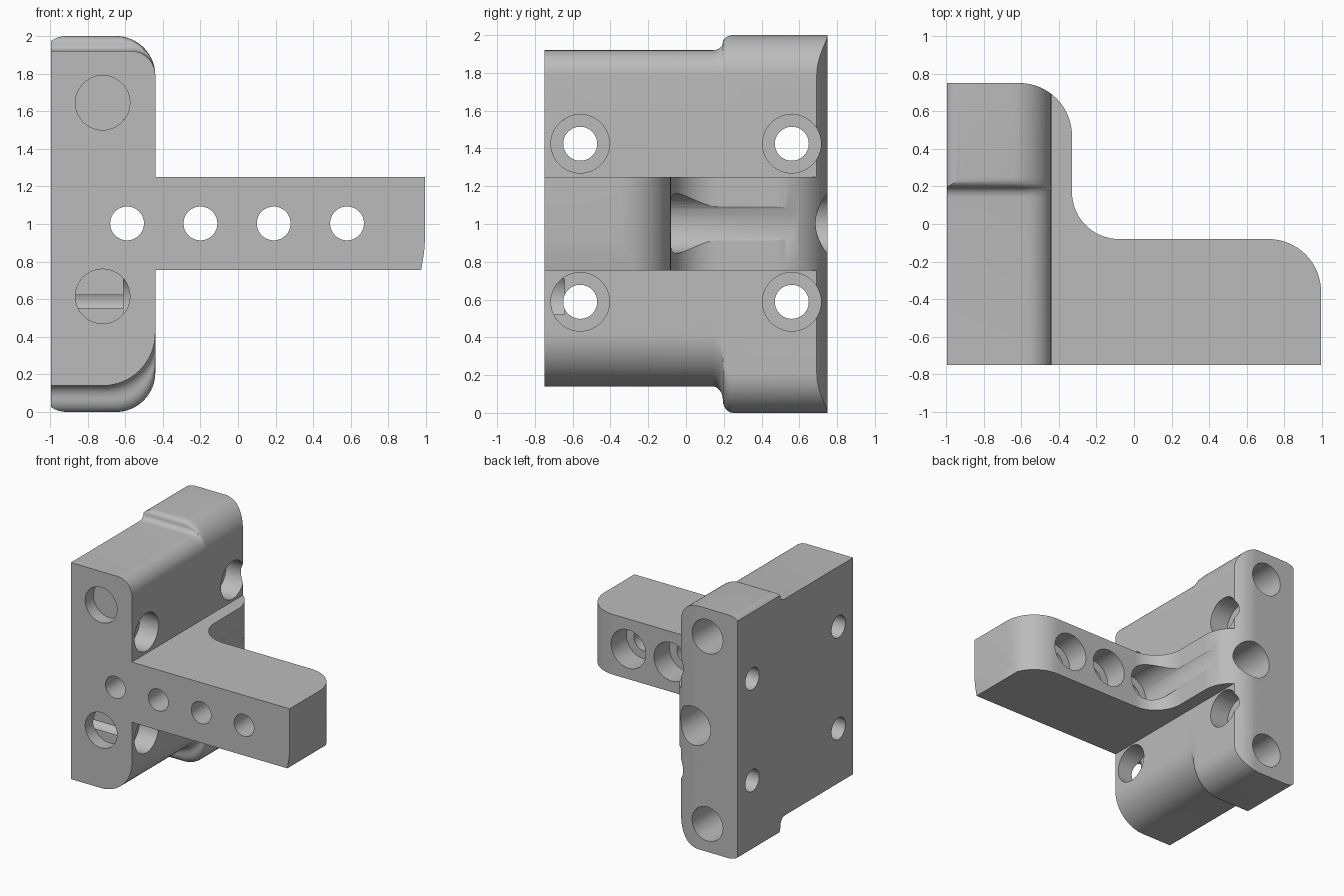
import bpy, bmesh, math
from mathutils import Vector

cube = bpy.data.objects.get("Cube")
if cube:
    bpy.data.objects.remove(cube, do_unlink=True)

grey = bpy.data.materials.new("plain grey")
grey.use_nodes = True
COLOUR = (0.5, 0.5, 0.5, 1)
grey.diffuse_color = COLOUR
grey.node_tree.nodes["Principled BSDF"].inputs["Base Color"].default_value = COLOUR


def arc(cx, cy, rx, ry, a0, a1, n=16):
    angles = [math.radians(a0 + (a1 - a0) * i / n) for i in range(n + 1)]
    return [(cx + rx * math.cos(a), cy + ry * math.sin(a)) for a in angles]


def place(p, depth, axis):
    # put a 2D point on a plane across the given axis
    return {"x": (depth, *p), "y": (p[0], depth, p[1]), "z": (*p, depth)}[axis]


def loft(name, sections, axis):
    # skin matching outlines given as (depth, points)
    bm = bmesh.new()
    rings = [[bm.verts.new(place(p, d, axis)) for p in pts] for d, pts in sections]
    for a, b in zip(rings, rings[1:]):
        for i in range(len(a)):
            j = (i + 1) % len(a)
            bm.faces.new((a[i], a[j], b[j], b[i]))
    bm.faces.new(rings[0])
    bm.faces.new(rings[-1])
    bmesh.ops.recalc_face_normals(bm, faces=bm.faces)
    mesh = bpy.data.meshes.new(name)
    bm.to_mesh(mesh)
    bm.free()
    mesh.materials.append(grey)
    ob = bpy.data.objects.new(name, mesh)
    bpy.context.collection.objects.link(ob)
    return ob


def prism(name, pts, axis, lo, hi):
    return loft(name, [(lo, pts), (hi, pts)], axis)


def rod(name, centre, r, axis, lo, hi):
    return prism(name, arc(*centre, r, r, 0, 360, 48)[:-1], axis, lo, hi)


def combine(target, tool, operation="DIFFERENCE"):
    mod = target.modifiers.new("combine", "BOOLEAN")
    mod.object, mod.operation, mod.solver = tool, operation, "EXACT"
    bpy.context.view_layer.objects.active = target
    bpy.ops.object.modifier_apply(modifier=mod.name)
    bpy.data.objects.remove(tool, do_unlink=True)


LEFT, SIDE, TIP, FRONT, BACK = -0.995, -0.44, 0.995, -0.75, 0.75


# Mounting plate: the outline grows from a slim front to a taller back
def plate_outline(t):
    mix = lambda a, b: a + (b - a) * t
    top, bottom = mix(1.92, 2.0), mix(0.14, 0.0)
    rt, rb = mix(0.13, 0.21), mix(0.28, 0.21)
    return ([(LEFT, bottom)]
            + arc(SIDE - rb, bottom + rb, rb, rb, -90, 0)
            + arc(SIDE - rt, top - rt, rt, rt, 0, 90)
            + [(LEFT, top)])


step = [(FRONT, 0)]
step += [(y, t / 2) for y, t in arc(0.14, 1, 0.055, 1, -90, 0, 6)]
step += [(y, t / 2) for y, t in arc(0.25, 1, 0.055, 1, 180, 90, 6)][1:]
step += [(BACK, 1)]
body = loft("slotted_bracket", [(y, plate_outline(t)) for y, t in step], "y")

# Side arm with a concave root and a rounded far corner
arm_outline = ([(-0.9, FRONT), (TIP, FRONT)]
               + arc(TIP - 0.28, -0.36, 0.28, 0.28, 0, 90)
               + arc(-0.08, 0.17, 0.25, 0.25, 270, 180)
               + [(-0.33, BACK), (-0.9, BACK)])
combine(body, prism("arm", arm_outline, "z", 0.755, 1.25), "UNION")

# Rounded back corner shared by plate and arm
corner = arc(-0.61, 0.47, 0.28, 0.28, 0, 90) + [(-0.61, 0.9), (-0.2, 0.9), (-0.2, 0.47)]
combine(body, prism("corner_cutter", corner, "z", -0.1, 2.1))

# Softened outer edges of the tall back section
for side in (1, -1):
    soft = arc(LEFT + 0.09, 0.95, 0.1, 0.05, 90, 165, 8) + [(-1.1, 0.95), (-1.1, 1.1), (LEFT + 0.09, 1.1)]
    pts = [(x, 1 + side * z) for x, z in soft]
    combine(body, prism("edge_cutter", pts, "y", 0.19, 0.9))

# Slight taper under the arm tip
tip = [(TIP, 0.92), (0.99, 0.85), (0.972, 0.74), (1.2, 0.74), (1.2, 0.92)]
combine(body, prism("tip_cutter", tip, "y", -0.9, 0.9))

# Row of screw holes with counterbores open to the back
for i in range(4):
    c = (-0.59 + 0.39 * i, 1.003)
    combine(body, rod("arm_hole", c, 0.09, "y", -0.9, 0.9))
    combine(body, rod("arm_counterbore", c, 0.158, "y", -0.28, 0.9))

# Four cross holes with counterbores on the arm side
for y in (-0.56, 0.56):
    for z in (0.588, 1.425):
        combine(body, rod("plate_hole", (y, z), 0.09, "x", -1.2, 0))
        combine(body, rod("plate_counterbore", (y, z), 0.155, "x", -0.61, -0.2))

# Round pockets: shallow at the front, deep at the back
for z in (0.615, 1.645):
    combine(body, rod("front_pocket", (-0.72, z), 0.145, "y", -0.9, -0.643))
for z in (0.23, 1.77):
    combine(body, rod("back_pocket", (-0.72, z), 0.14, "y", 0.25, 0.9))

bpy.ops.object.select_all(action="DESELECT")
body.select_set(True)
bpy.context.view_layer.objects.active = body
bpy.ops.object.shade_smooth_by_angle(angle=math.radians(30))
